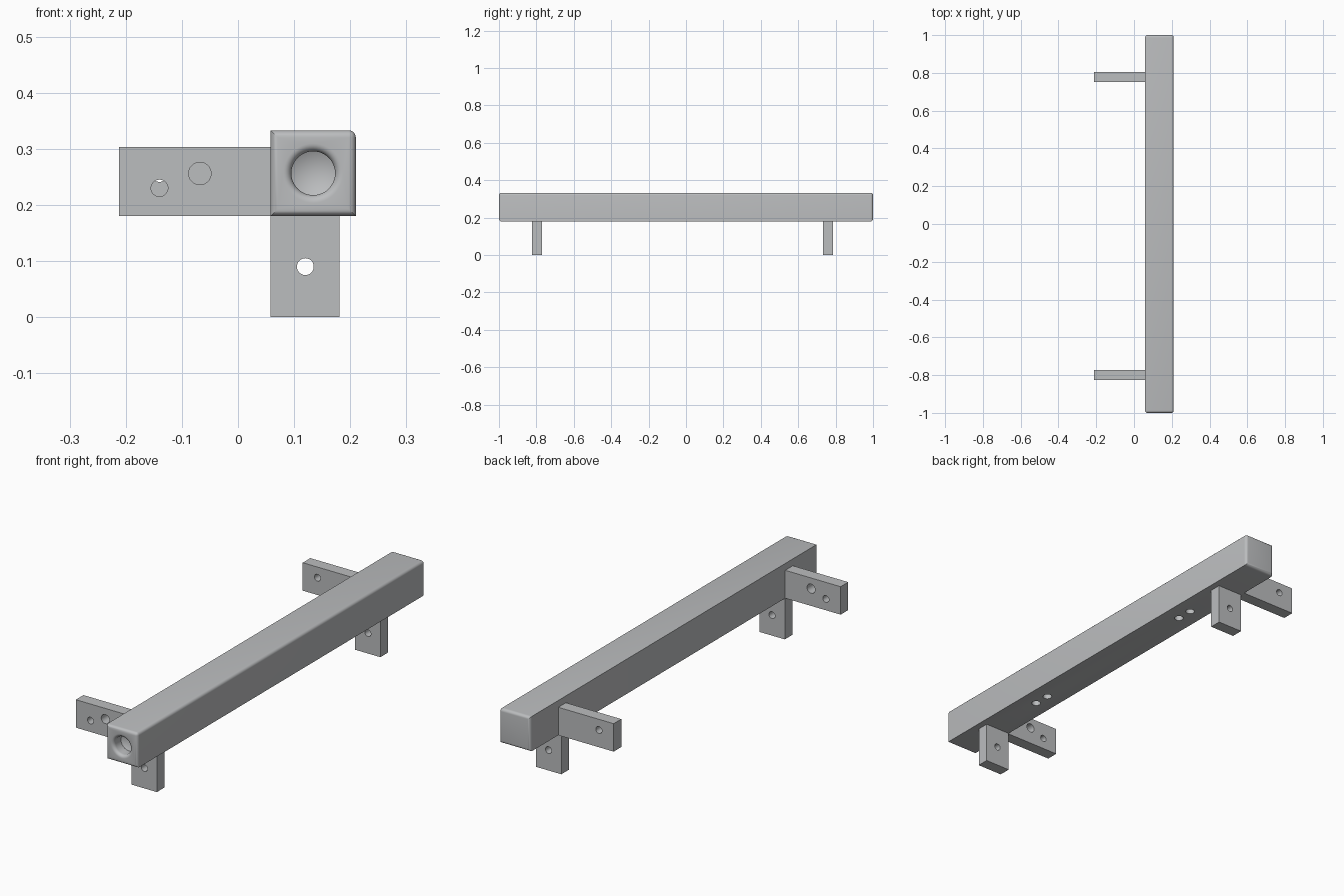
import bpy, bmesh, math
from mathutils import Matrix, Vector

if "Cube" in bpy.data.objects:
    bpy.data.objects.remove(bpy.data.objects["Cube"])

grey = bpy.data.materials.new("light grey")
grey.diffuse_color = (0.5, 0.51, 0.52, 1)
grey.use_nodes = True
grey.node_tree.nodes["Principled BSDF"].inputs["Base Color"].default_value = grey.diffuse_color


def make_object(name, bm):
    mesh = bpy.data.meshes.new(name)
    bmesh.ops.recalc_face_normals(bm, faces=bm.faces)
    bm.to_mesh(mesh)
    bm.free()
    mesh.materials.append(grey)
    ob = bpy.data.objects.new(name, mesh)
    bpy.context.collection.objects.link(ob)
    return ob


def box_mesh(lo, hi):
    bm = bmesh.new()
    bmesh.ops.create_cube(bm, size=1)
    for v in bm.verts:
        v.co = Vector([(a + b) / 2 + c * (b - a) for a, b, c in zip(lo, hi, v.co)])
    return bm


def lathe(name, profile, matrix, steps=40):
    """Solid turned around local z from (radius, height) points."""
    bm = bmesh.new()
    rings = []
    for r, h in profile:
        if r == 0:
            rings.append([bm.verts.new((0, 0, h))] * steps)
        else:
            rings.append([bm.verts.new((r * math.cos(2 * math.pi * i / steps),
                                        r * math.sin(2 * math.pi * i / steps), h))
                          for i in range(steps)])
    for a, b in zip(rings, rings[1:]):
        for i in range(steps):
            j = (i + 1) % steps
            bm.faces.new(list(dict.fromkeys((a[i], a[j], b[j], b[i]))))
    bm.transform(matrix)
    return make_object(name, bm)


def drill(ob, cutters):
    for c in cutters:
        m = ob.modifiers.new("hole", 'BOOLEAN')
        m.operation, m.solver, m.object = 'DIFFERENCE', 'EXACT', c
    bpy.context.view_layer.update()
    dg = bpy.context.evaluated_depsgraph_get()
    mesh = bpy.data.meshes.new_from_object(ob.evaluated_get(dg))
    ob.modifiers.clear()
    ob.data = mesh
    for c in cutters:
        bpy.data.objects.remove(c)


def smooth(ob):
    bpy.ops.object.select_all(action='DESELECT')
    ob.select_set(True)
    bpy.context.view_layer.objects.active = ob
    bpy.ops.object.shade_smooth_by_angle(angle=math.radians(35))


def bore(x, y, z, r, depth, axis):
    """Straight hole centred on a point."""
    rot = Matrix.Rotation(math.radians(-90), 4, 'X') if axis == 'Y' else Matrix()
    d = depth / 2
    return lathe("cutter", [(0, -d), (r, -d), (r, d), (0, d)],
                 Matrix.Translation((x, y, z)) @ rot)


# Main bar: rounded end edges and one rounded long edge
X0, X1, Z0, Z1 = 0.058, 0.21, 0.18, 0.333
CX, CZ = (X0 + X1) / 2, (Z0 + Z1) / 2
bm = box_mesh((X0, -1, Z0), (X1, 1, Z1))
rounded = []
for e in bm.edges:
    m = (e.verts[0].co + e.verts[1].co) / 2
    if abs(m.y) > 0.9 or (m.x > CX and m.z > CZ):
        rounded.append(e)
bmesh.ops.bevel(bm, geom=rounded, offset=0.013, segments=5, profile=0.5,
                affect='EDGES', clamp_overlap=True)
bar = make_object("main_bar", bm)

# Front socket with a flared rim and conical floor
R, F = 0.039, 0.014
flare = [(R + F * (1 - math.sin(t)), F * (1 - math.cos(t)))
         for t in [math.pi / 2 * i / 6 for i in range(7)]]
profile = [(0, -0.02), (R + F, -0.02)] + flare + [(R, 0.05), (0, 0.07)]
socket = lathe("cutter", profile, Matrix.Translation((CX, -1, CZ))
               @ Matrix.Rotation(math.radians(-90), 4, 'X'), 48)
# Two pairs of mounting holes underneath
drill(bar, [socket] + [bore(CX, y, Z0, 0.019, 0.14, 'Z')
                       for y in (-0.495, -0.42, 0.46, 0.535)])
smooth(bar)

# Brackets: a leg and a side arm at each end
T = 0.053
for end, leg_y, arm_y, holes in (
        ("front", -0.823, -0.826, [(-0.14, 0.23, 0.015), (-0.068, 0.256, 0.02)]),
        ("back", 0.732, 0.753, [(-0.14, 0.256, 0.015)])):
    leg = make_object(end + "_leg", box_mesh((X0, leg_y, 0), (0.181, leg_y + T, Z0)))
    drill(leg, [bore(0.12, leg_y + T / 2, 0.09, 0.015, 0.2, 'Y')])
    smooth(leg)
    arm = make_object(end + "_arm", box_mesh((-0.212, arm_y, Z0), (X0, arm_y + T, 0.303)))
    drill(arm, [bore(x, arm_y + T / 2, z, r, 0.2, 'Y') for x, z, r in holes])
    smooth(arm)
